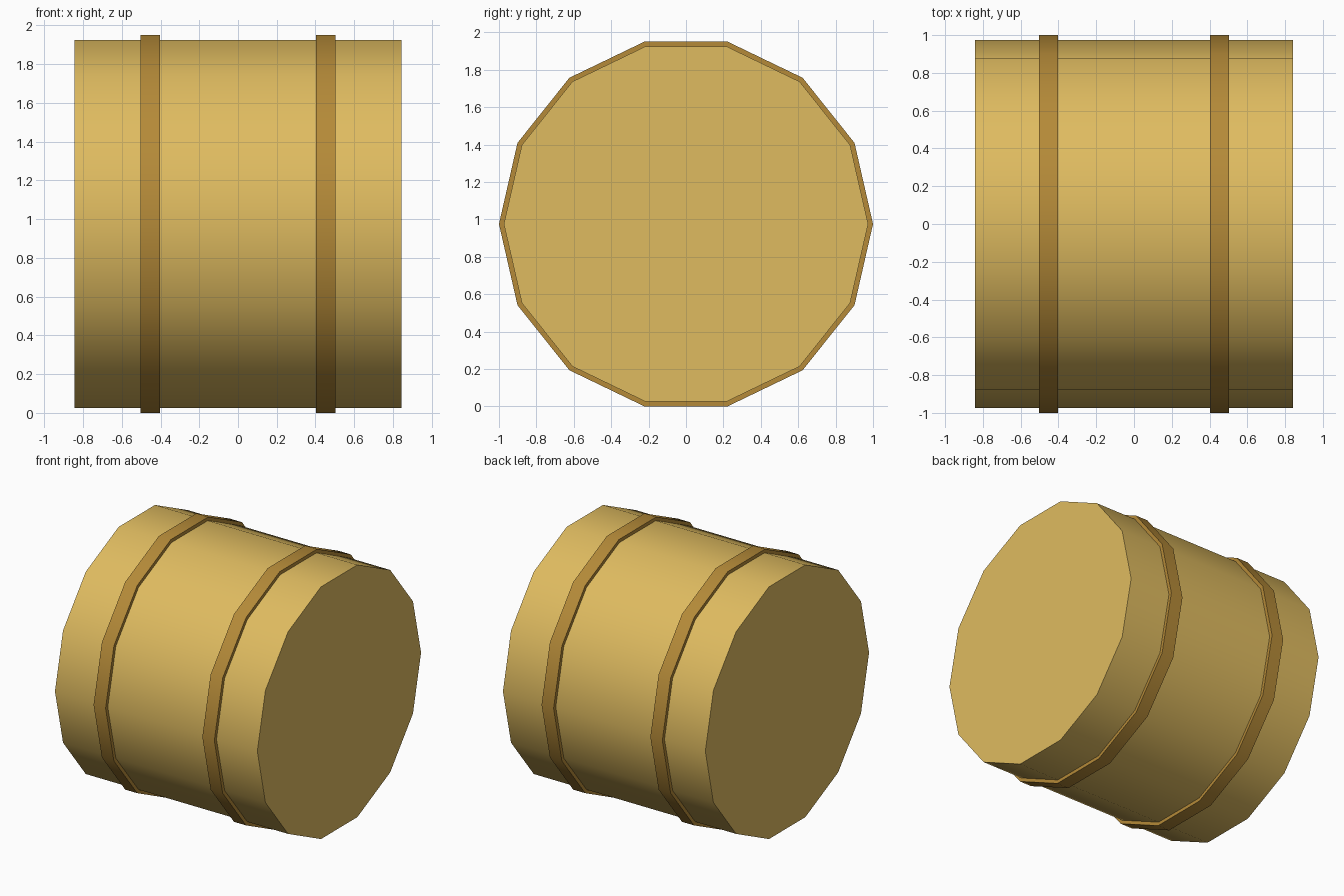
import bpy, bmesh, math
from mathutils import Matrix

cube = bpy.data.objects.get("Cube")
if cube:
    bpy.data.objects.remove(cube, do_unlink=True)

SIDES = 14
BAND_RADIUS = 1.0
BODY_RADIUS = 0.974
CENTRE_Z = BAND_RADIUS * math.cos(math.pi / SIDES)  # rests on flat facets


def material(name, colour):
    mat = bpy.data.materials.new(name)
    mat.use_nodes = True
    mat.diffuse_color = colour
    mat.node_tree.nodes["Principled BSDF"].inputs["Base Color"].default_value = colour
    return mat


def drum(name, radius, width, x, mat):
    """Closed prism lying along x, smooth around its side."""
    bm = bmesh.new()
    bmesh.ops.create_cone(bm, cap_ends=True, segments=SIDES,
                          radius1=radius, radius2=radius, depth=width)
    bmesh.ops.rotate(bm, verts=bm.verts, matrix=Matrix.Rotation(math.pi / 2, 3, "Y"))
    mesh = bpy.data.meshes.new(name)
    bm.to_mesh(mesh)
    bm.free()
    mesh.materials.append(mat)
    obj = bpy.data.objects.new(name, mesh)
    obj.location = (x, 0, CENTRE_Z)
    bpy.context.collection.objects.link(obj)
    bpy.ops.object.select_all(action="DESELECT")
    obj.select_set(True)
    bpy.context.view_layer.objects.active = obj
    bpy.ops.object.shade_smooth_by_angle(angle=math.radians(35))
    return obj


straw = material("straw yellow", (0.74, 0.50, 0.117, 1))
twine = material("twine brown", (0.46, 0.255, 0.04, 1))

# Main body
drum("bale_body", BODY_RADIUS, 1.686, 0, straw)

# Binding bands
for side, sign in (("left", 1), ("right", -1)):
    drum(side + "_band", BAND_RADIUS, 0.1, sign * 0.453, twine)
